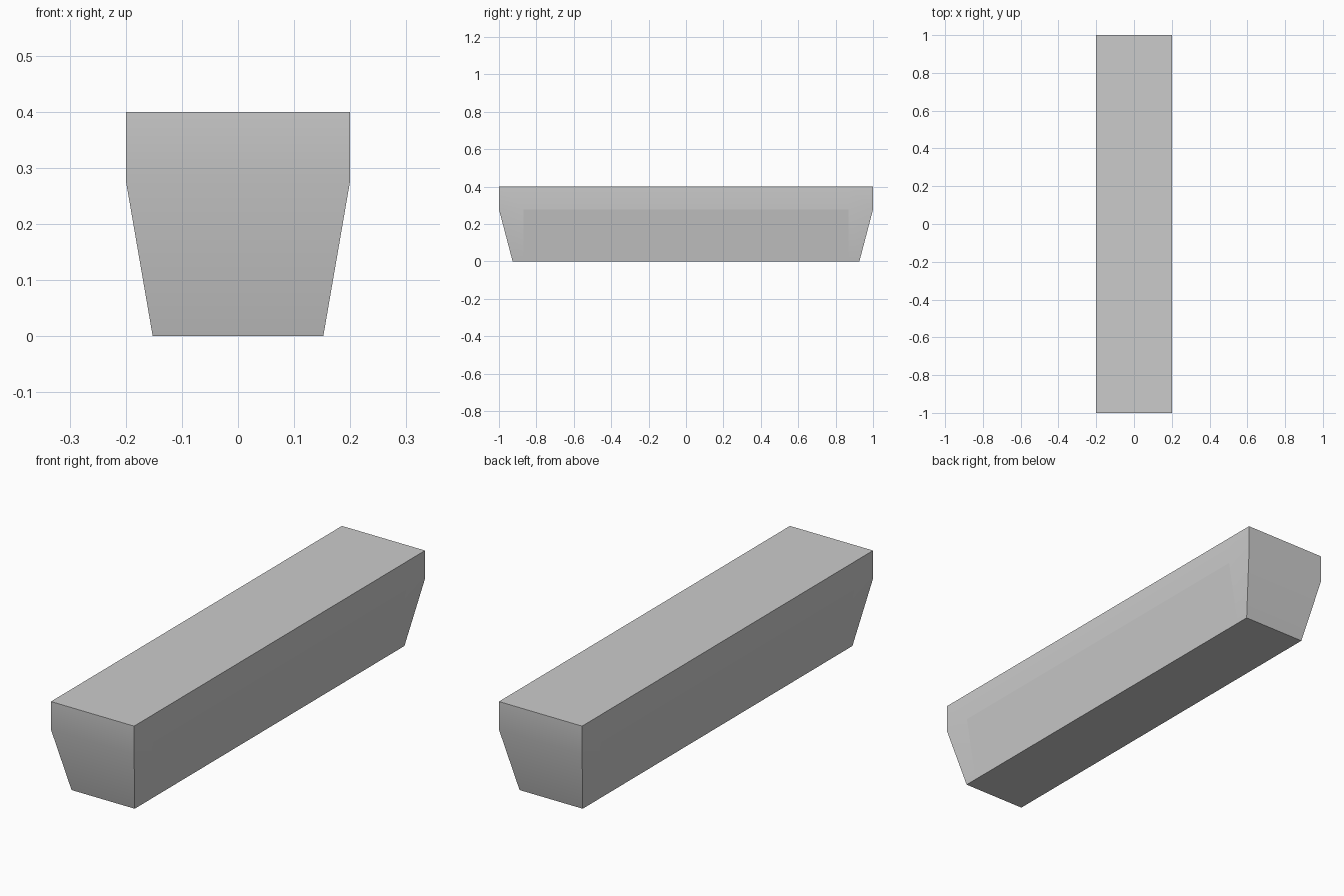
import bpy, bmesh, math

if "Cube" in bpy.data.objects:
    bpy.data.objects.remove(bpy.data.objects["Cube"])

HALF_X, HALF_Y, HEIGHT = 0.2, 1.0, 0.4    # top rim block
BASE_X, BASE_Y = 0.152, 0.927             # narrower foot
TAPER_Z, PANEL_Y = 0.278, 0.868           # taper start, panel ends


def grey(name, value):
    mat = bpy.data.materials.new(name)
    mat.diffuse_color = (value, value, value, 1)
    mat.use_nodes = True
    mat.node_tree.nodes["Principled BSDF"].inputs["Base Color"].default_value = mat.diffuse_color
    return mat


def slice_mesh(bm, point, normal):
    geom = bm.verts[:] + bm.edges[:] + bm.faces[:]
    bmesh.ops.bisect_plane(bm, geom=geom, plane_co=point, plane_no=normal)


# Solid block, cut where the taper starts
bm = bmesh.new()
bmesh.ops.create_cube(bm, size=1)
for v in bm.verts:
    v.co = (v.co.x * 2 * HALF_X, v.co.y * 2 * HALF_Y, (v.co.z + 0.5) * HEIGHT)
slice_mesh(bm, (0, 0, TAPER_Z), (0, 0, 1))

# Draw in the foot on all four sides
for v in bm.verts:
    if v.co.z < 0.001:
        v.co.x *= BASE_X / HALF_X
        v.co.y *= BASE_Y / HALF_Y

# Cut the ends of the lighter panel
for y in (-PANEL_Y, PANEL_Y):
    slice_mesh(bm, (0, y, 0), (0, 1, 0))
bmesh.ops.recalc_face_normals(bm, faces=bm.faces[:])

# Flat lighter panel round the lower sides and underside; the rest is smooth
for f in bm.faces:
    c = f.calc_center_median()
    panel = c.z < TAPER_Z and abs(c.y) < PANEL_Y
    f.material_index = int(panel)
    f.smooth = not panel
for e in bm.edges:
    e.smooth = e.calc_face_angle(0) < math.radians(30)

mesh = bpy.data.meshes.new("tapered_block")
bm.to_mesh(mesh)
bm.free()
mesh.materials.append(grey("body_grey", 0.6))
mesh.materials.append(grey("panel_grey", 0.7))
block = bpy.data.objects.new("tapered_block", mesh)
bpy.context.collection.objects.link(block)
